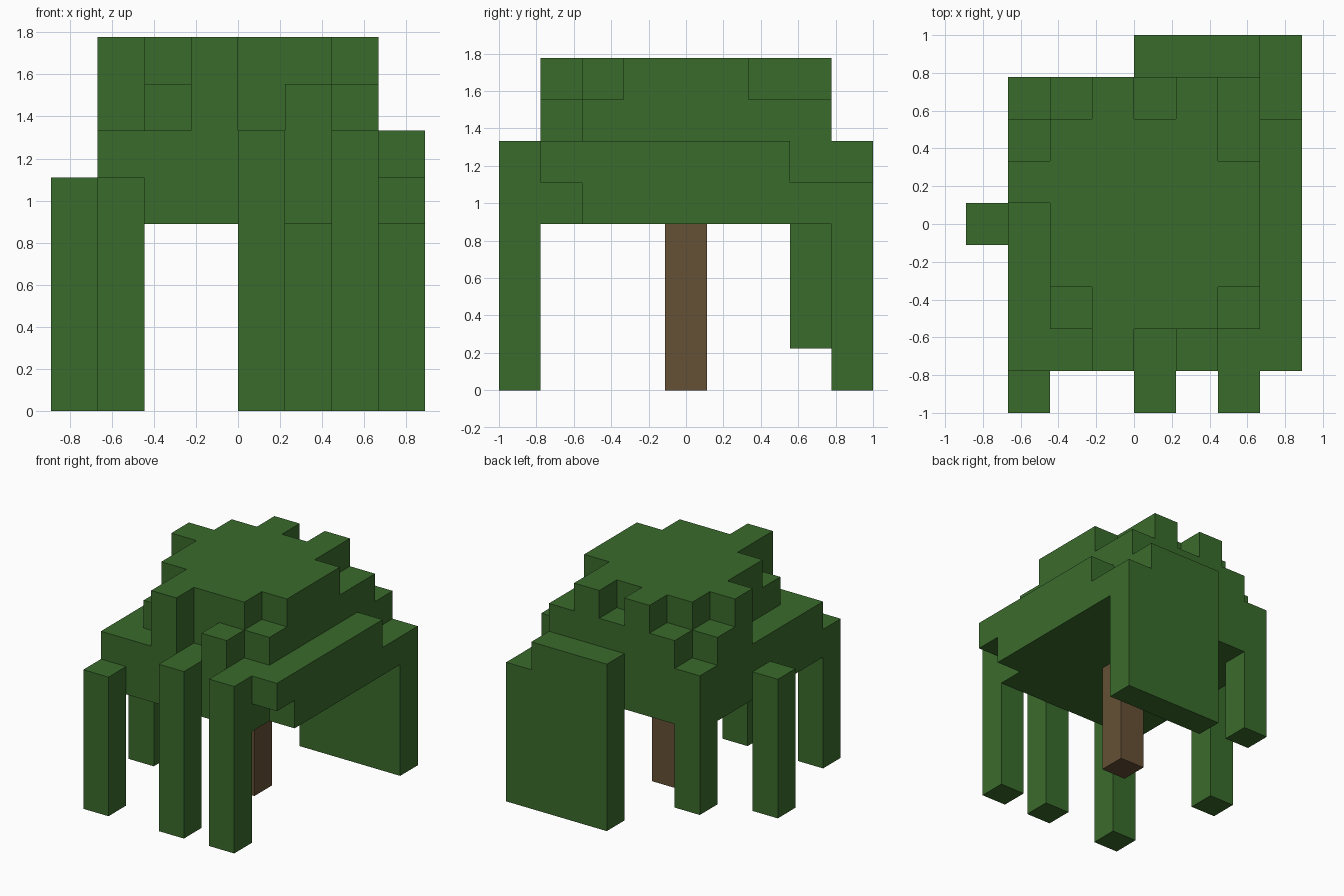
import bpy
import bmesh
import math
from mathutils import Vector

cube = bpy.data.objects.get("Cube")
if cube:
    bpy.data.objects.remove(cube, do_unlink=True)

UNIT = 2 / 9                      # block size
ORIGIN = Vector((-4, -4.5, 0))    # grid corner, in blocks


def material(name, color):
    mat = bpy.data.materials.new(name)
    mat.use_nodes = True
    mat.diffuse_color = color
    mat.node_tree.nodes["Principled BSDF"].inputs["Base Color"].default_value = color
    return mat


def box(xs, ys, zs):
    """Cells of a block range; each pair is (first, end)."""
    return {(x, y, z) for x in range(*xs) for y in range(*ys) for z in range(*zs)}


def layer(z, rows):
    """Cells of one layer, from text rows running front to back."""
    return {(x, y + 1, z) for y, row in enumerate(rows)
            for x, mark in enumerate(row) if mark == "#"}


def column(x, y, bottom, top):
    return box((x, x + 1), (y, y + 1), (bottom, top))


leaf = material("leaf green", (0.042, 0.147, 0.025, 1))
bark = material("bark brown", (0.130, 0.082, 0.036, 1))

parts = {
    # Broad canopy with its overhanging left edge
    "lower_canopy": (box((1, 7), (1, 8), (4, 6)) | box((7, 8), (2, 8), (4, 5))
                     | box((7, 8), (1, 7), (5, 6)), leaf),
    # Stepped crown
    "middle_crown": (layer(6, ["...#.#..",
                               "..#####.",
                               "..#####.",
                               "..#####.",
                               ".######.",
                               ".######.",
                               "..#####."]), leaf),
    "top_crown": (layer(7, ["...#....",
                            "...###..",
                            "..#####.",
                            "..#####.",
                            ".######.",
                            "..####..",
                            "...#.#.."]), leaf),
    # Hanging foliage
    "front_right_strand": (column(1, 0, 0, 5), leaf),
    "front_middle_strand": (column(4, 0, 0, 6), leaf),
    "front_left_strand": (column(6, 0, 0, 6), leaf),
    "right_strand": (column(0, 4, 0, 5), leaf),
    "back_right_strand": (column(1, 7, 1, 4), leaf),
    "back_curtain": (box((4, 7), (8, 9), (0, 6)) | column(7, 8, 0, 5), leaf),
    # Trunk
    "trunk": (column(4, 4, 0, 4), bark),
}

filled = set().union(*(cells for cells, _ in parts.values()))
AXES = [Vector((1, 0, 0)), Vector((0, 1, 0)), Vector((0, 0, 1))]


def build(name, cells, mat):
    """Make a part from the exposed sides of its cells."""
    bm = bmesh.new()
    for cell in sorted(cells):
        centre = Vector(cell) + Vector((0.5, 0.5, 0.5))
        for k in range(3):
            u, v = AXES[(k + 1) % 3] / 2, AXES[(k + 2) % 3] / 2
            for sign in (1, -1):
                n = AXES[k] * sign
                if tuple(int(c + d) for c, d in zip(cell, n)) in filled:
                    continue
                mid = centre + n / 2
                ring = [mid - u - v, mid + u - v, mid + u + v, mid - u + v][::sign]
                bm.faces.new([bm.verts.new((p + ORIGIN) * UNIT) for p in ring])
    bmesh.ops.remove_doubles(bm, verts=bm.verts[:], dist=UNIT / 100)
    bmesh.ops.dissolve_limit(bm, angle_limit=math.radians(1),
                             verts=bm.verts[:], edges=bm.edges[:])
    mesh = bpy.data.meshes.new(name)
    bm.to_mesh(mesh)
    bm.free()
    mesh.materials.append(mat)
    bpy.context.collection.objects.link(bpy.data.objects.new(name, mesh))


for part, (cells, mat) in parts.items():
    build(part, cells, mat)
